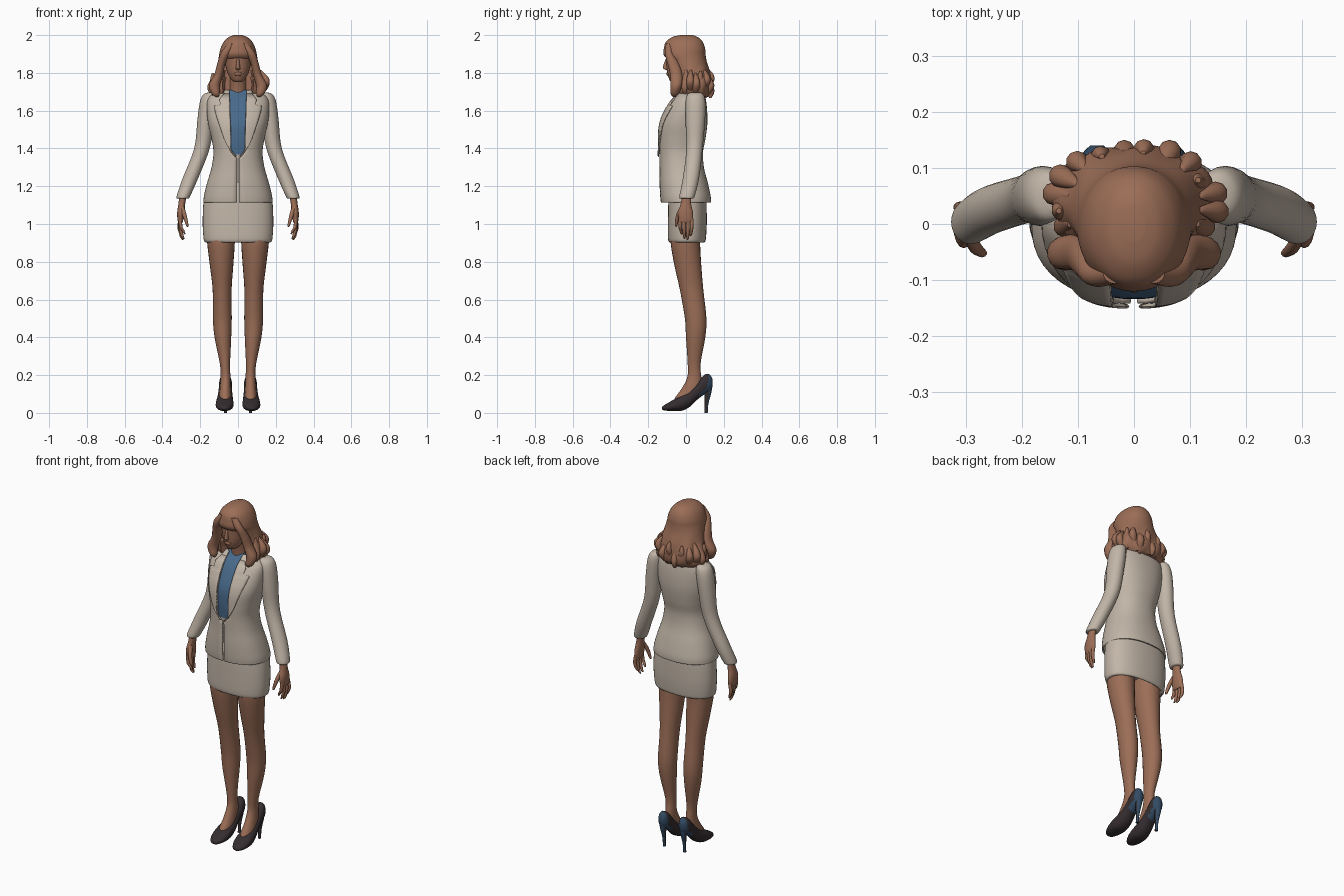
import bpy, bmesh, math, random
from mathutils import Vector

random.seed(4)


def material(name, r, g, b):
    m = bpy.data.materials.new(name)
    m.diffuse_color = (r, g, b, 1)
    return m


BROWN = material("warm brown", .33, .155, .095)
BEIGE = material("beige cloth", .54, .465, .39)
BLUE = material("blue cloth", .066, .145, .26)
BLACK = material("black leather", .036, .027, .03)
NAVY = material("dark blue leather", .032, .07, .127)


def smooth(rows, steps):
    """Catmull-Rom interpolation of section rows, sorted by their first value."""
    rows = [Vector(r) for r in sorted(rows)]
    out = []
    for i in range(len(rows) - 1):
        a, b = rows[max(i - 1, 0)], rows[i]
        c, d = rows[i + 1], rows[min(i + 2, len(rows) - 1)]
        for k in range(steps):
            t = k / steps
            v = b + (c - a) * (t / 2) + (a * 2 - b * 5 + c * 4 - d) * (t * t / 2) \
                + (b * 3 - a - c * 3 + d) * (t ** 3 / 2)
            out.append(v)
    return out + [rows[-1]]


def finish(name, bm, mats, rule=None, thick=0):
    me = bpy.data.meshes.new(name)
    bm.to_mesh(me)
    bm.free()
    ob = bpy.data.objects.new(name, me)
    bpy.context.collection.objects.link(ob)
    for m in mats:
        me.materials.append(m)
    if rule:
        for p in me.polygons:
            p.material_index = rule(p)
    bpy.ops.object.select_all(action='DESELECT')
    ob.select_set(True)
    bpy.context.view_layer.objects.active = ob
    bpy.ops.object.shade_smooth_by_angle(angle=math.radians(50))
    if thick:
        s = ob.modifiers.new("thickness", 'SOLIDIFY')
        s.thickness, s.offset = thick, -1
    return ob


def loft(name, rows, mats, side=1, axis='Z', n=2.0, seg=24, steps=4, cap=True,
         gap=None, warp=None, rule=None, thick=0):
    """Skin of (super)elliptic sections; row = (t, centre 1, centre 2, radius 1, radius 2)."""
    bm = bmesh.new()
    rings = []
    for t, c1, c2, r1, r2 in smooth(rows, steps):
        a0 = math.asin((gap(t) / r1) ** (n / 2)) if gap else 0
        ring = []
        for k in range(seg + (1 if gap else 0)):
            a = a0 + (2 * math.pi - 2 * a0) * k / seg
            s, c = math.sin(a), -math.cos(a)
            u = side * c1 + r1 * math.copysign(abs(s) ** (2 / n), s)
            v = c2 + r2 * math.copysign(abs(c) ** (2 / n), c)
            co = Vector((u, v, t)) if axis == 'Z' else Vector((u, t, v))
            ring.append(bm.verts.new(warp(co) if warp else co))
        rings.append(ring)
    for lo, hi in zip(rings, rings[1:]):
        for k in range(len(lo) - (1 if gap else 0)):
            j = (k + 1) % len(lo)
            bm.faces.new((lo[k], lo[j], hi[j], hi[k]))
    if cap:
        bm.faces.new(rings[0][::-1])
        bm.faces.new(rings[-1])
        bmesh.ops.recalc_face_normals(bm, faces=bm.faces)
    return finish(name, bm, mats, rule, thick)


def fb(z, rx, front, back):
    """Centred section given by its front and back y."""
    return (z, 0, (front + back) / 2, rx, (back - front) / 2)


# Jacket body, open in front over the shirt
JN = 2.3
jacket = [fb(*r) for r in (
    (1.71, .07, -.03, .08), (1.69, .13, -.045, .095), (1.66, .16, -.075, .105),
    (1.6, .165, -.112, .112), (1.53, .158, -.14, .113), (1.45, .14, -.146, .103),
    (1.38, .13, -.143, .09), (1.3, .14, -.14, .095), (1.22, .163, -.14, .115),
    (1.15, .18, -.137, .13), (1.115, .183, -.133, .132))]


def gap(z):
    return .006 + .032 * min(1, max(0, (z - 1.355) / .02)) + .006 * max(0, z - 1.45) / .2


loft("jacket_body", jacket, [BEIGE], n=JN, seg=48, steps=5, cap=False, gap=gap, thick=.009)

# Shirt and lining inside the jacket
core = [(z, x, y, rx - .012, ry - .012) for z, x, y, rx, ry in jacket if z > 1.2]
loft("shirt", core, [BLUE, BEIGE], n=JN, seg=48, steps=6,
     rule=lambda p: 0 if p.center.z > 1.37 else 1)

# Lapels: thin strips laid over the jacket front
lapel_rows = smooth([(1.36, .012), (1.42, .06), (1.5, .092), (1.58, .118), (1.625, .128)], 4)
lapel_rows += [Vector((1.632, .095)), Vector((1.66, .098)), Vector((1.69, .075))]
dense = smooth(jacket, 12)
for side in (-1, 1):
    bm = bmesh.new()
    grid = []
    for z, outer in lapel_rows:
        _, _, cy, rx, ry = min(dense, key=lambda r: abs(r[0] - z))
        line = []
        for k in range(7):
            inner = min(gap(z), outer - .004)
            x = inner + (outer - inner) * k / 6
            y = cy - ry * (1 - (x / rx) ** JN) ** (1 / JN) - .005 - .004 * k / 6
            line.append(bm.verts.new((side * x, y, z)))
        grid.append(line)
    for a, b in zip(grid, grid[1:]):
        for k in range(6):
            f = (a[k], a[k + 1], b[k + 1], b[k])
            bm.faces.new(f if side > 0 else f[::-1])
    finish("lapel", bm, [BEIGE], thick=.008)

# Skirt
loft("skirt", [fb(*r) for r in (
    (1.25, .14, -.08, .085), (1.17, .172, -.09, .105), (1.1, .184, -.094, .109),
    (1.0, .187, -.096, .11), (.93, .183, -.096, .106), (.908, .178, -.092, .102),
    (.902, .168, -.085, .095))],
     [BEIGE], n=2.3, seg=48, cap=False, thick=.008)
loft("hips", [fb(1.15, .15, -.07, .08), fb(1.0, .16, -.075, .085), fb(.96, .15, -.07, .075)],
     [BEIGE], n=2.2)


# Shoe colour: backs of heel and counter are blue
def shoe_rule(p):
    return 1 if p.normal.y > .35 and p.center.y > .07 else 0


for side in (-1, 1):
    # Sleeve
    loft("sleeve", [(1.697, .142, .05, .015, .025), (1.683, .15, .05, .036, .044),
                    (1.64, .159, .05, .044, .053), (1.55, .171, .049, .044, .052),
                    (1.4, .191, .045, .041, .043), (1.24, .253, .026, .041, .043),
                    (1.15, .288, .006, .036, .041), (1.135, .292, .003, .031, .036)],
         [BEIGE], side)
    # Hand with fingers and thumb
    loft("hand", [(1.17, .288, .006, .02, .025), (1.11, .297, .0, .018, .027),
                  (1.06, .303, -.003, .019, .04), (1.02, .305, .0, .015, .038),
                  (1.005, .305, .0, .01, .034)], [BROWN], side, seg=16)
    for i, tip in enumerate((.945, .92, .915, .935)):
        y = -.03 + .02 * i
        loft("finger", [(1.03, .305, y, .009, .01), (.985, .312 - .003 * (3 - i), y, .01, .0095),
                        (tip + .02, .306 - .005 * (3 - i), y * .9, .008, .008),
                        (tip + .004, .298 - .005 * (3 - i), y * .8, .005, .005),
                        (tip, .297 - .005 * (3 - i), y * .8, .001, .001)],
             [BROWN], side, seg=10, steps=3)
    loft("thumb", [(1.09, .295, -.02, .011, .013), (1.05, .284, -.04, .012, .012),
                   (1.01, .273, -.05, .009, .009), (.99, .268, -.052, .006, .006),
                   (.985, .267, -.052, .001, .001)], [BROWN], side, seg=10, steps=3)
    # Leg and foot
    loft("leg", [(1.0, .092, .0, .076, .08), (.9, .09, -.003, .073, .078),
                 (.78, .087, .01, .062, .071), (.65, .084, .03, .05, .062),
                 (.5, .083, .051, .05, .057), (.4, .08, .051, .044, .051),
                 (.26, .069, .043, .027, .034), (.19, .066, .044, .026, .037),
                 (.13, .067, .03, .029, .052), (.08, .068, .0, .032, .058),
                 (.05, .068, -.015, .028, .05)], [BROWN], side)
    # Shoe, running from toe to heel
    shoe = [(y, x, (lo + hi) / 2, rx, (hi - lo) / 2) for y, x, rx, lo, hi in (
        (-.127, .072, .006, .02, .03), (-.12, .072, .022, .014, .038),
        (-.095, .072, .038, .011, .053), (-.06, .071, .047, .01, .073),
        (-.02, .07, .046, .012, .095), (.02, .068, .041, .032, .12),
        (.06, .067, .036, .07, .16), (.1, .066, .034, .1, .203),
        (.125, .066, .026, .115, .203), (.14, .066, .012, .135, .18))]
    loft("shoe", shoe, [BLACK, NAVY], side, axis='Y', n=2.2, rule=shoe_rule)
    loft("shoe_heel", [(.15, .066, .113, .026, .026), (.11, .066, .116, .017, .019),
                       (.05, .066, .109, .009, .01), (.0, .066, .106, .008, .009)],
         [BLACK, NAVY], side, seg=16, rule=shoe_rule)

# Neck, head and face
loft("neck", [(1.64, 0, .025, .06, .055), (1.71, 0, .02, .046, .048), (1.82, 0, .0, .045, .05)],
     [BROWN])
loft("head", [(1.752, 0, -.055, .016, .02), (1.762, 0, -.05, .034, .037),
              (1.8, 0, -.036, .056, .064), (1.85, 0, -.024, .069, .08),
              (1.9, 0, -.015, .074, .088), (1.96, 0, -.01, .05, .06)], [BROWN])
loft("nose", [(1.815, 0, -.1, .005, .004), (1.822, 0, -.106, .013, .013),
              (1.835, 0, -.108, .01, .014), (1.875, 0, -.1, .007, .007)], [BROWN], seg=12)
loft("lips", [(1.783, 0, -.092, .01, .005), (1.791, 0, -.096, .02, .008),
              (1.8, 0, -.096, .018, .008), (1.805, 0, -.095, .008, .004)], [BROWN], seg=12)


# Hair mass, hollowed in front for the face, wavy towards the ends
def hair_warp(co):
    if co.z < 1.875 and co.y < 0 and abs(co.x) < .078:
        co.y = 0
    w = max(0, min(1, (1.86 - co.z) / .1))
    a = math.atan2(co.x, co.y)
    f = 1 + w * .03 * math.sin(9 * a + 25 * co.z)
    return Vector((co.x * f, co.y * f, co.z))


loft("hair", [fb(*r) for r in (
    (2.0, .02, -.03, .035), (1.99, .048, -.072, .062), (1.965, .075, -.106, .088),
    (1.93, .092, -.117, .101), (1.895, .1, -.118, .104), (1.86, .106, -.09, .11),
    (1.8, .121, -.066, .128), (1.745, .145, -.06, .138), (1.7, .14, -.055, .135),
    (1.675, .12, -.04, .118))], [BROWN], n=2.1, seg=64, steps=5, warp=hair_warp)

# Locks framing the face, then curled ends all round
for side in (-1, 1):
    loft("front_lock", [(1.955, .035, -.088, .02, .018), (1.905, .066, -.09, .025, .022),
                        (1.85, .088, -.068, .022, .03), (1.79, .103, -.052, .024, .032),
                        (1.735, .125, -.052, .03, .03), (1.69, .118, -.06, .022, .022),
                        (1.672, .11, -.062, .006, .006)], [BROWN], side, seg=14)
    for i in range(7):
        a = math.radians(-25 + 18 * i)
        ph = random.uniform(0, 6)
        low = 1.665 + random.uniform(0, .025)
        rows = []
        for k in range(7):
            t = k / 6
            r = .012 * math.sin(ph + 5 * t)
            rad = .019 * math.sin(math.pi * (.08 + .87 * t)) + .002
            spread = .9 + .1 * math.sin(math.pi * t)
            rows.append((low + .13 * t, math.cos(a) * (.138 * spread + r),
                         .035 + math.sin(a) * (.092 * spread + r), rad, rad))
        loft("curl", rows, [BROWN], side, seg=10, steps=3)
